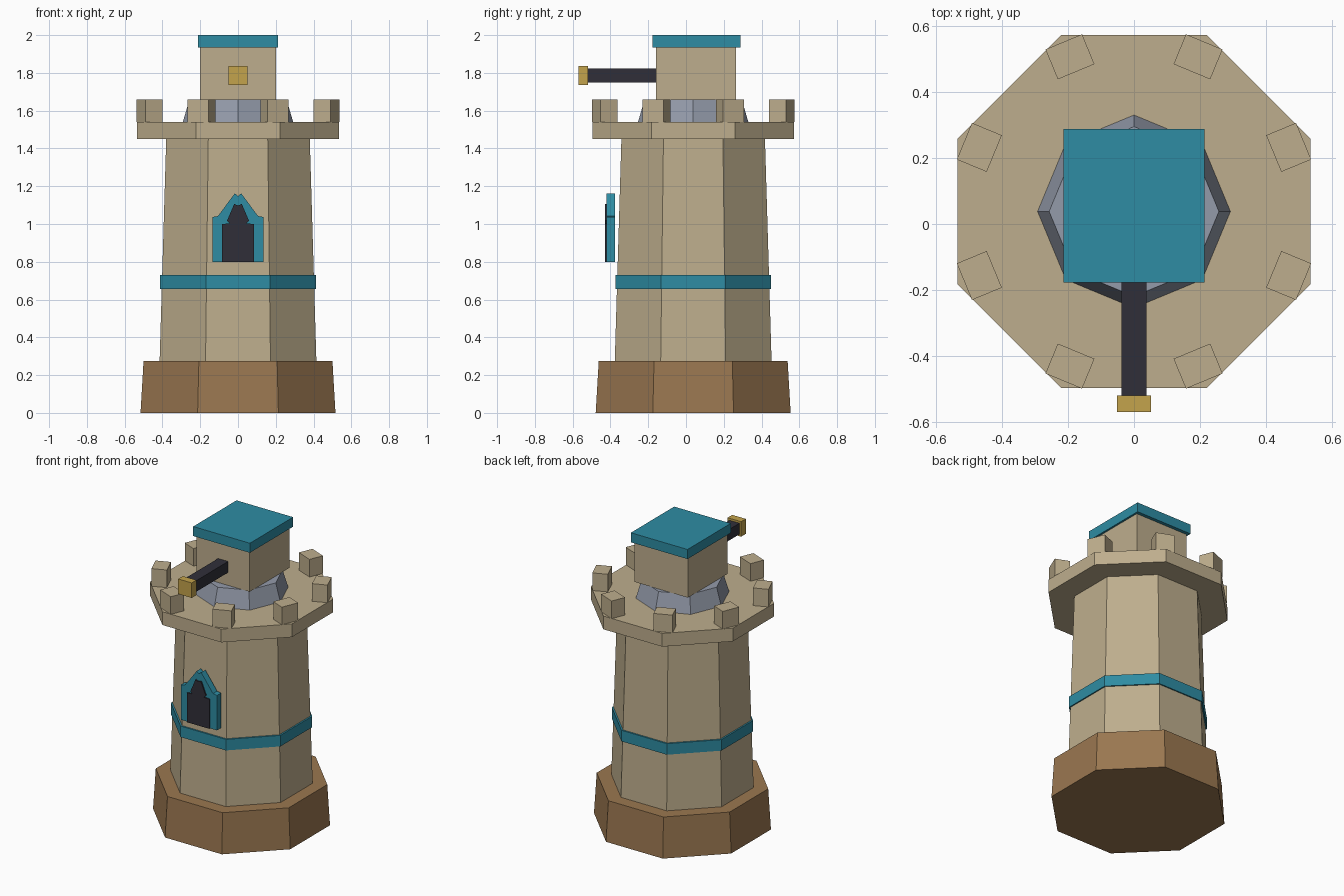
import bpy, bmesh
from math import pi, cos, sin
from mathutils import Matrix, Vector

if "Cube" in bpy.data.objects:
    bpy.data.objects.remove(bpy.data.objects["Cube"], do_unlink=True)

CY = 0.038  # y of the tower axis


def material(name, rgb):
    # 8-bit sRGB to linear
    lin = [((c / 255 + 0.055) / 1.055) ** 2.4 for c in rgb]
    m = bpy.data.materials.new(name)
    m.use_nodes = True
    m.diffuse_color = (*lin, 1)
    m.node_tree.nodes["Principled BSDF"].inputs["Base Color"].default_value = (*lin, 1)
    return m


stone = material("sand_stone", (190, 174, 141))
teal = material("teal_trim", (46, 140, 163))
brown = material("brown_base", (154, 119, 80))
dark = material("dark_iron", (48, 47, 57))
gold = material("brass", (196, 163, 76))
grey = material("grey_metal", (148, 155, 170))


def finish(name, bm, mat):
    bmesh.ops.recalc_face_normals(bm, faces=bm.faces)
    mesh = bpy.data.meshes.new(name)
    bm.to_mesh(mesh)
    bm.free()
    mesh.materials.append(mat)
    ob = bpy.data.objects.new(name, mesh)
    bpy.context.collection.objects.link(ob)
    return ob


def octagon(name, z0, z1, r0, r1, mat, turn=pi / 8):
    """Tapered eight-sided drum; r0 and r1 are corner radii."""
    bm = bmesh.new()
    bmesh.ops.create_cone(
        bm, cap_ends=True, segments=8, radius1=r0, radius2=r1, depth=z1 - z0,
        matrix=Matrix.Translation((0, CY, (z0 + z1) / 2)) @ Matrix.Rotation(turn, 4, "Z"))
    return finish(name, bm, mat)


def box(name, lo, hi, mat, turn=0):
    lo, hi = Vector(lo), Vector(hi)
    bm = bmesh.new()
    bmesh.ops.create_cube(bm, size=1, matrix=Matrix.Translation((lo + hi) / 2)
                          @ Matrix.Rotation(turn, 4, "Z") @ Matrix.Diagonal((*(hi - lo), 1)))
    return finish(name, bm, mat)


def plate(name, half, y0, y1, mat):
    """Mirrored outline in x and z, extruded from y0 to y1."""
    outline = half + [(-x, z) for x, z in reversed(half) if x > 0]
    bm = bmesh.new()
    face = bm.faces.new([bm.verts.new((x, y0, z)) for x, z in outline])
    moved = bmesh.ops.extrude_face_region(bm, geom=[face])["geom"]
    bmesh.ops.translate(bm, vec=(0, y1 - y0, 0),
                        verts=[v for v in moved if isinstance(v, bmesh.types.BMVert)])
    return finish(name, bm, mat)


# Tower body: radii given as flat-to-axis distances
flat = 1 / cos(pi / 8)
octagon("base", 0, 0.275, 0.516 * flat, 0.5 * flat, brown)
octagon("shaft", 0.275, 1.45, 0.415 * flat, 0.38 * flat, stone)
octagon("band", 0.655, 0.73, 0.412 * flat, 0.412 * flat, teal)
octagon("parapet", 1.45, 1.54, 0.534 * flat, 0.534 * flat, stone)

# Battlement blocks at the parapet corners
for i in range(8):
    a = pi / 8 + i * pi / 4
    x, y = 0.507 * cos(a), CY + 0.507 * sin(a)
    box(f"battlement_{i + 1}", (x - 0.049, y - 0.06, 1.54),
        (x + 0.049, y + 0.06, 1.66), stone, a)

# Turret with its ring, roof and gun
octagon("turret_ring", 1.54, 1.66, 0.292, 0.257, grey, 0)
box("turret", (-0.2, -0.16, 1.66), (0.2, 0.265, 1.935), stone)
box("turret_roof", (-0.213, -0.177, 1.935), (0.213, 0.288, 2), teal)
box("barrel", (-0.038, -0.52, 1.748), (0.038, -0.16, 1.823), dark)
box("muzzle", (-0.051, -0.57, 1.735), (0.051, -0.52, 1.837), gold)

# Pointed front window
plate("window_frame", [(0.136, 0.8), (0.136, 1.037), (0.106, 1.042), (0.017, 1.162), (0, 1.148)],
      -0.42, -0.375, teal)
plate("window_pane", [(0.085, 0.8), (0.085, 1), (0.045, 1.003), (0.058, 1.018),
                      (0.02, 1.106), (0, 1.098)], -0.429, -0.4195, dark)
